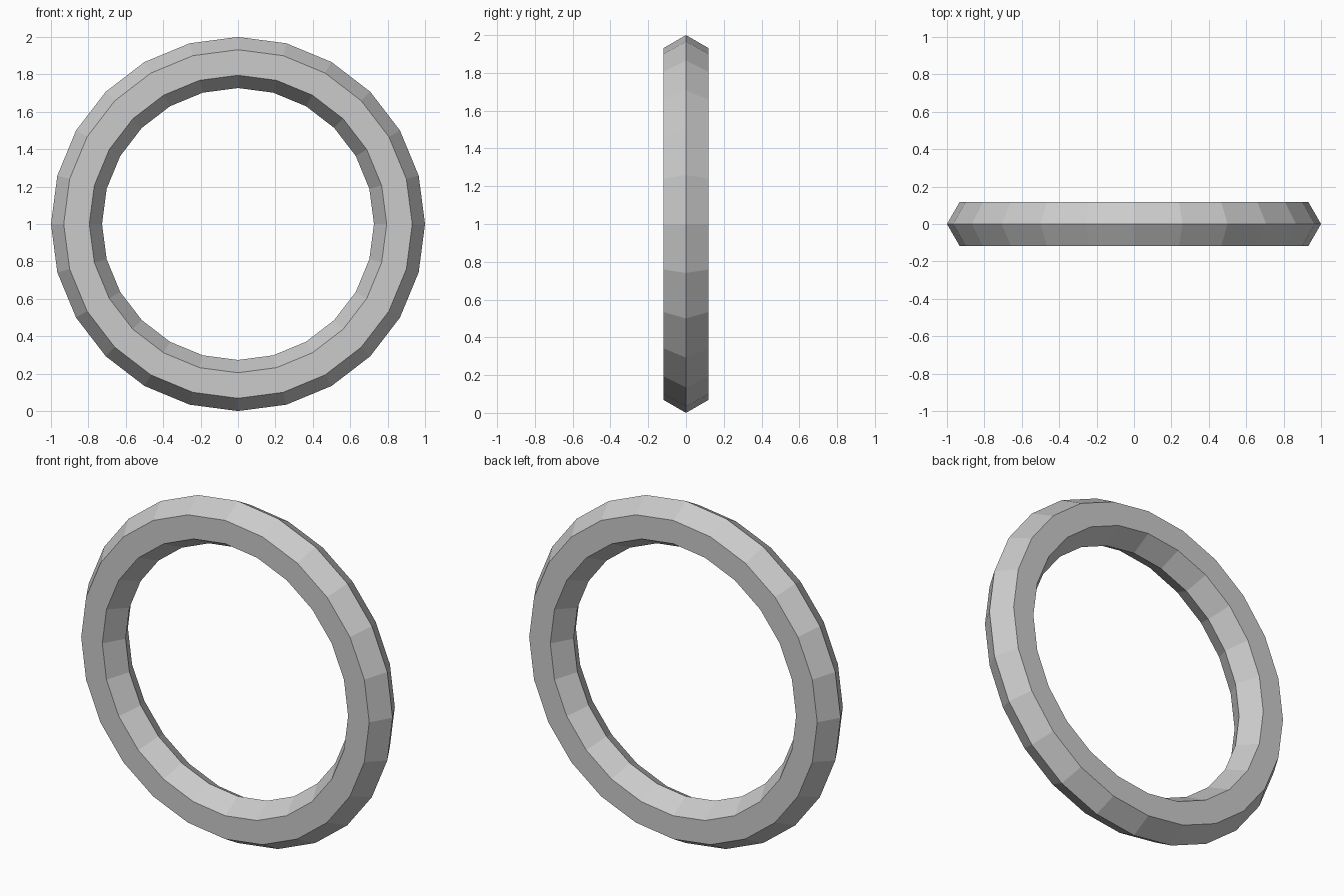
import bpy
import math

if "Cube" in bpy.data.objects:
    bpy.data.objects.remove(bpy.data.objects["Cube"])

# Upright low-poly ring: 24 segments around, hexagonal cross-section
OUTER, INNER = 1.0, 0.727
bpy.ops.mesh.primitive_torus_add(
    major_segments=24,
    minor_segments=6,
    major_radius=(OUTER + INNER) / 2,
    minor_radius=(OUTER - INNER) / 2,
    location=(0, 0, OUTER),
    rotation=(math.pi / 2, 0, 0),
)
ring = bpy.context.object
ring.name = "ring"
bpy.ops.object.transform_apply(location=False, rotation=True, scale=False)
bpy.ops.object.shade_flat()
